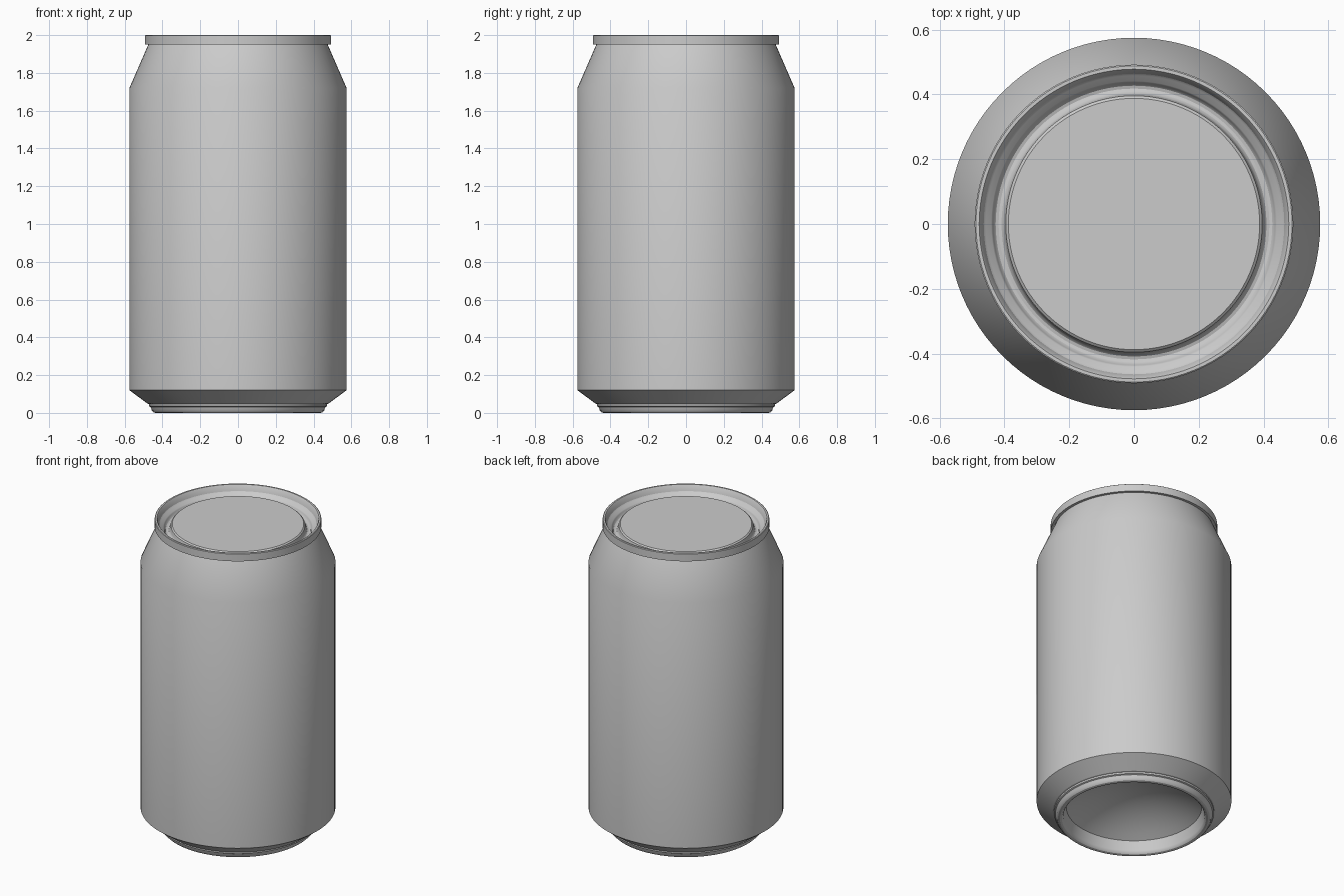
import bpy, bmesh, math

SEGMENTS = 96

cube = bpy.data.objects.get("Cube")
if cube:
    bpy.data.objects.remove(cube, do_unlink=True)

metal = bpy.data.materials.new("grey_metal")
metal.use_nodes = True
grey = (0.6, 0.6, 0.6, 1.0)
metal.diffuse_color = grey
metal.node_tree.nodes["Principled BSDF"].inputs["Base Color"].default_value = grey


def arc(cx, cz, radius, start, end, steps=6):
    """Points (r, z) along a circular arc, angles in degrees."""
    angles = [math.radians(start + (end - start) * i / steps) for i in range(steps + 1)]
    return [(cx + radius * math.cos(a), cz + radius * math.sin(a)) for a in angles]


def lathe(name, profile):
    """Spin a profile of (radius, height) points around z."""
    bm = bmesh.new()
    verts = [bm.verts.new((r, 0, z)) for r, z in profile]
    edges = [bm.edges.new(pair) for pair in zip(verts, verts[1:])]
    bmesh.ops.spin(bm, geom=verts + edges, cent=(0, 0, 0), axis=(0, 0, 1),
                   angle=math.tau, steps=SEGMENTS, use_duplicate=False)
    bmesh.ops.remove_doubles(bm, verts=bm.verts, dist=0.0001)
    mesh = bpy.data.meshes.new(name)
    bm.to_mesh(mesh)
    bm.free()
    obj = bpy.data.objects.new(name, mesh)
    bpy.context.collection.objects.link(obj)
    mesh.materials.append(metal)
    bpy.ops.object.select_all(action='DESELECT')
    obj.select_set(True)
    bpy.context.view_layer.objects.active = obj
    bpy.ops.object.shade_smooth_by_angle(angle=math.radians(30))
    return obj


# Side wall: lower taper, straight wall and sloping shoulder
lathe("side_wall", [(0.48, 0.05), (0.575, 0.12), (0.575, 1.72), (0.475, 1.95)])

# Base: stepped foot ring, inner foot wall and hollow dome
dome_height, dome_edge, dome_radius = 0.21, 0.08, 0.4
dome = [(dome_radius * (1 - i / 10),
         dome_edge + (dome_height - dome_edge) * (1 - (1 - i / 10) ** 2))
        for i in range(11)]
foot = arc(0.437, 0.022, 0.022, 0, -180)
lathe("base", [(0.48, 0.05), (0.472, 0.047), (0.472, 0.036), (0.464, 0.032)]
      + foot + dome)

# Rim: rolled lip standing slightly out from the neck
lathe("rim", [(0.475, 1.95), (0.492, 1.95), (0.492, 1.997), (0.488, 2.0),
              (0.478, 2.0), (0.474, 1.995), (0.464, 1.962)])

# Lid: countersunk wall, rounded groove and raised flat panel
groove = arc(0.418, 1.938, 0.018, 0, -180)
lathe("lid", [(0.464, 1.962), (0.458, 1.955), (0.441, 1.945)] + groove
      + [(0.396, 1.958), (0.388, 1.965), (0, 1.965)])

# Outward normals on each shell
for name, up in (("side_wall", None), ("base", -1), ("rim", None), ("lid", 1)):
    mesh = bpy.data.objects[name].data
    if up:
        centre = min(mesh.polygons, key=lambda p: p.center.xy.length)
        flip = centre.normal.z * up < 0
    else:
        outer = max(mesh.polygons, key=lambda p: p.center.xy.length)
        flip = outer.normal.xy.dot(outer.center.xy) < 0
    if flip:
        mesh.flip_normals()
